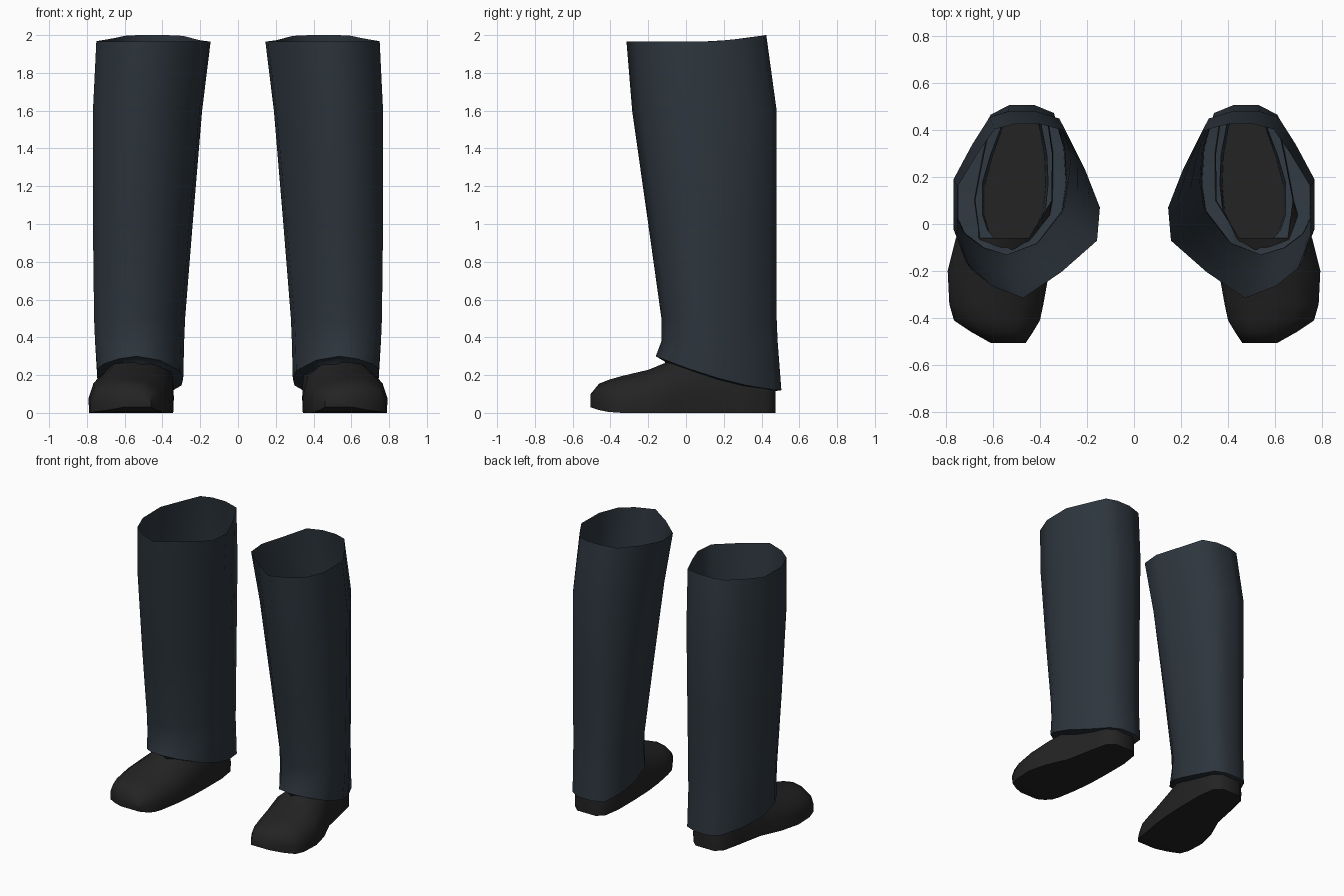
import bpy, bmesh, math

if "Cube" in bpy.data.objects:
    bpy.data.objects.remove(bpy.data.objects["Cube"])


def material(name, rgb):
    m = bpy.data.materials.new(name)
    m.use_nodes = True
    m.diffuse_color = (*rgb, 1)
    bsdf = m.node_tree.nodes["Principled BSDF"]
    bsdf.inputs["Base Color"].default_value = (*rgb, 1)
    bsdf.inputs["Roughness"].default_value = 0.9
    return m


CLOTH = material("dark slate cloth", (0.026, 0.036, 0.047))
LEATHER = material("black leather", (0.017, 0.017, 0.017))


def loft(name, rings, mat, side, angle, is_shoe=False):
    """Skin closed rings of points; side -1 makes the mirrored part."""
    bm = bmesh.new()
    loops = [[bm.verts.new((x * side, y, z)) for x, y, z in r] for r in rings]
    n = len(loops[0])
    for upper, lower in zip(loops, loops[1:]):
        for i in range(n):
            j = (i + 1) % n
            quad = [lower[i], lower[j], upper[j], upper[i]]
            bm.faces.new(quad if side > 0 else quad[::-1])
    if is_shoe:
        # Close toe and heel, then open the ankle
        bm.faces.new(loops[0])
        bm.faces.new(loops[-1])
        bmesh.ops.recalc_face_normals(bm, faces=bm.faces)
        opening = [f for f in bm.faces
                   if f.normal.z > 0.75 and f.calc_center_median().y > -0.03]
        bmesh.ops.delete(bm, geom=opening, context="FACES")
    mesh = bpy.data.meshes.new(name)
    bm.to_mesh(mesh)
    bm.free()
    mesh.materials.append(mat)
    obj = bpy.data.objects.new(name, mesh)
    bpy.context.collection.objects.link(obj)
    bpy.ops.object.select_all(action="DESELECT")
    obj.select_set(True)
    bpy.context.view_layer.objects.active = obj
    bpy.ops.object.shade_smooth_by_angle(angle=math.radians(angle))


# Leg outlines inside a unit box: inner side, front, outer side, back
KNEE = [(0, .52), (.02, .33), (.27, .15), (.54, 0), (.76, .07), (.91, .17), (1, .36),
        (1, .64), (.86, .83), (.74, .97), (.6, 1), (.42, 1), (.24, .96), (.1, .73)]
ANKLE = [(0, .5), (.04, .31), (.27, .08), (.54, 0), (.75, .05), (.92, .15), (1, .27),
         (1, .5), (.87, .72), (.7, .94), (.53, 1), (.29, 1), (.11, .95), (.02, .72)]


def top_z(y):
    return 1.965 + 0.035 * max(0, (y - 0.1) / 0.32) ** 1.5


def hem_z(y):
    return 0.12 + 0.18 * max(0, (0.5 - y) / 0.66) ** 1.5


def tuck_z(y):
    return hem_z(y) - 0.01


def flat(z):
    return lambda y: z


# Inner x, outer x, front y, back y, height rule, blend from knee to ankle outline
LEG_RINGS = [
    (.145, .75, -.315, .425, top_z, 0),
    (.19, .768, -.285, .48, flat(1.6), .15),
    (.24, .768, -.2, .48, flat(1.0), .6),
    (.28, .762, -.13, .48, flat(.5), 1),
    (.285, .757, -.13, .485, flat(.38), 1),
    (.29, .745, -.16, .505, hem_z, 1),
    (.365, .645, -.11, .455, tuck_z, 1),
    (.375, .635, -.12, .45, flat(.005), 1),
]

# Shoe cross-sections: domed foot and upright heel
FOOT = [(.01, 0), (0, .33), (.06, .68), (.25, .92), (.5, 1),
        (.75, .92), (.94, .68), (1, .33), (.99, 0)]
HEEL = [(.01, 0), (0, .35), (.01, .7), (.03, .95), (.5, 1),
        (.97, .95), (.99, .7), (1, .35), (.99, 0)]

# Shoe stations from toe to heel: y, inner x, outer x, sole z, top z, section
SHOE_STATIONS = [
    (-.505, .46, .61, .03, .1, FOOT),
    (-.46, .43, .69, .015, .155, FOOT),
    (-.41, .4, .765, .005, .175, FOOT),
    (-.34, .385, .785, 0, .195, FOOT),
    (-.2, .36, .792, 0, .228, FOOT),
    (-.06, .345, .757, 0, .285, FOOT),
    (.1, .34, .685, 0, .25, HEEL),
    (.3, .34, .645, 0, .2, HEEL),
    (.43, .36, .615, 0, .165, HEEL),
    (.475, .41, .565, 0, .15, HEEL),
]

leg_rings = []
for x0, x1, y0, y1, height, t in LEG_RINGS:
    ring = []
    for (ku, kv), (au, av) in zip(KNEE, ANKLE):
        x = x0 + (ku + (au - ku) * t) * (x1 - x0)
        y = y0 + (kv + (av - kv) * t) * (y1 - y0)
        ring.append((x, y, height(y)))
    leg_rings.append(ring)

shoe_rings = [[(x0 + u * (x1 - x0), y, z0 + w * (z1 - z0)) for u, w in section]
              for y, x0, x1, z0, z1, section in SHOE_STATIONS]

for label, side in (("left", 1), ("right", -1)):
    loft(label + "_trouser_leg", leg_rings, CLOTH, side, 70)
    loft(label + "_shoe", shoe_rings, LEATHER, side, 50, is_shoe=True)
